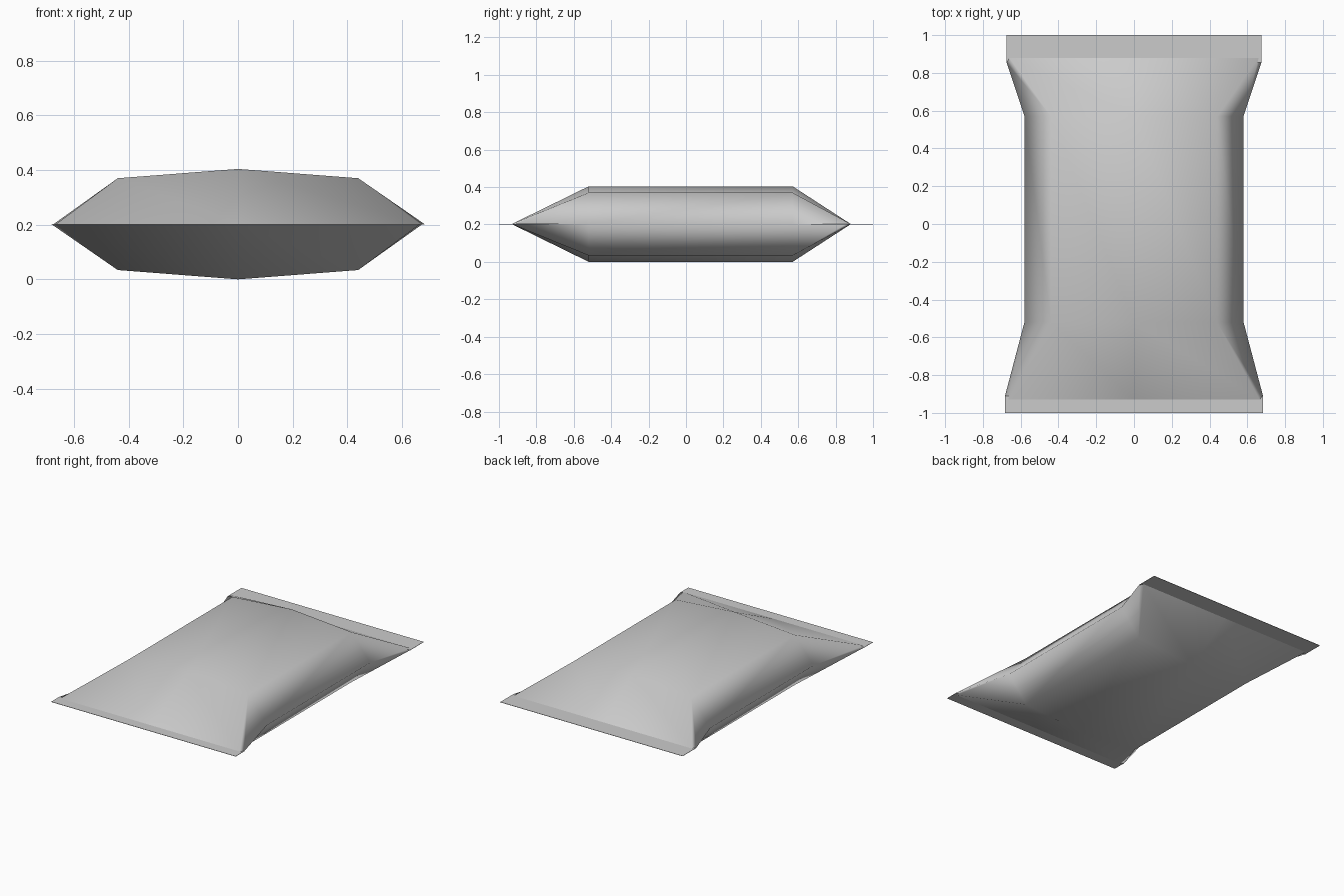
import bpy
import bmesh

cube = bpy.data.objects.get("Cube")
if cube:
    bpy.data.objects.remove(cube, do_unlink=True)

MID = 0.202  # height of the seam plane

foil = bpy.data.materials.new("plain grey foil")
foil.use_nodes = True
grey = (0.6, 0.6, 0.6, 1)
foil.diffuse_color = grey
foil.node_tree.nodes["Principled BSDF"].inputs["Base Color"].default_value = grey


def make_object(name, bm, smooth):
    bmesh.ops.recalc_face_normals(bm, faces=bm.faces)
    for face in bm.faces:
        face.smooth = smooth
    mesh = bpy.data.meshes.new(name)
    bm.to_mesh(mesh)
    bm.free()
    mesh.materials.append(foil)
    obj = bpy.data.objects.new(name, mesh)
    bpy.context.collection.objects.link(obj)
    return obj


def ring(bm, seam, shoulder, ridge):
    """Closed eight-point section from (x, y, height) of its three key points."""
    (sx, sy), (hx, hy, hz), (ry, rz) = seam, shoulder, ridge
    points = [(sx, sy, 0), (hx, hy, hz), (0, ry, rz), (-hx, hy, hz),
              (-sx, sy, 0), (-hx, hy, -hz), (0, ry, -rz), (hx, hy, -hz)]
    return [bm.verts.new((x, y, MID + z)) for x, y, z in points]


# Puffed bag body: pinched ends and a full middle
bm = bmesh.new()
rings = [
    ring(bm, (0.683, -0.91), (0.665, -0.93, 0.001), (-0.93, 0.001)),
    ring(bm, (0.58, -0.52), (0.44, -0.52, 0.168), (-0.52, MID)),
    ring(bm, (0.58, 0.57), (0.44, 0.57, 0.168), (0.57, MID)),
    ring(bm, (0.675, 0.855), (0.66, 0.88, 0.001), (0.88, 0.001)),
]
for a, b in zip(rings, rings[1:]):
    for i in range(8):
        j = (i + 1) % 8
        bm.faces.new((a[i], a[j], b[j], b[i]))
make_object("bag_body", bm, True)


# Flat sealed strips across both ends
def strip(name, half_width, y0, y1):
    bm = bmesh.new()
    bmesh.ops.create_cube(bm, size=1)
    for v in bm.verts:
        v.co = (v.co.x * 2 * half_width,
                (y0 + y1) / 2 + v.co.y * (y1 - y0),
                MID + v.co.z * 0.002)
    make_object(name, bm, False)


strip("front_seal_strip", 0.683, -1, -0.91)
strip("back_seal_strip", 0.675, 0.855, 1)
